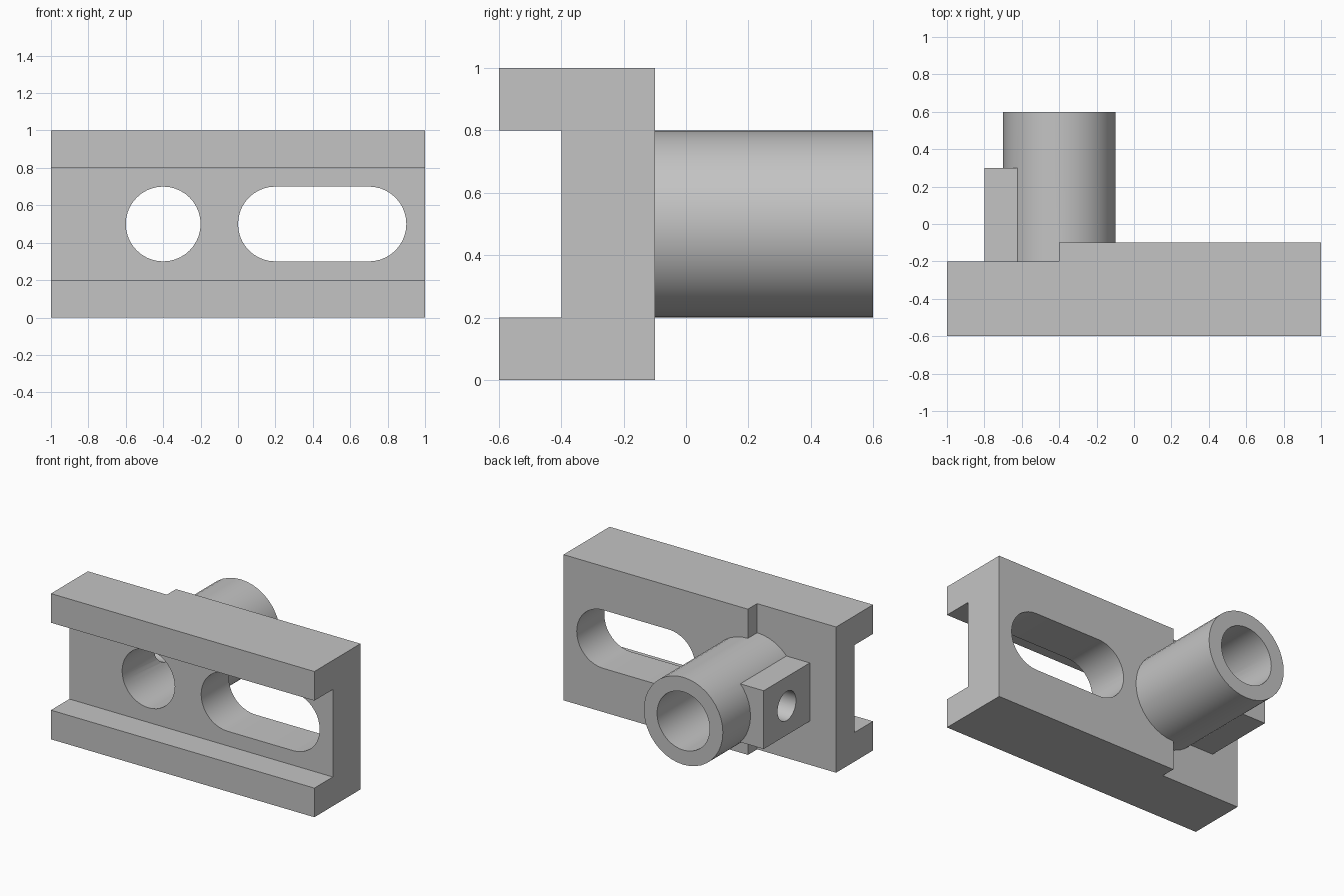
import bpy, bmesh
from math import pi, cos, sin, radians
from mathutils import Matrix, Vector

if "Cube" in bpy.data.objects:
    bpy.data.objects.remove(bpy.data.objects["Cube"])

grey = bpy.data.materials.new("machined_grey")
grey.use_nodes = True
COLOUR = (0.55, 0.55, 0.55, 1)
grey.diffuse_color = COLOUR
grey.node_tree.nodes["Principled BSDF"].inputs["Base Color"].default_value = COLOUR

SEGMENTS = 40
HUB_X, MID_Z = -0.4, 0.5


def prism(name, outline, depth):
    """Extrude a closed loop of 3D points along the depth vector."""
    bm = bmesh.new()
    face = bm.faces.new([bm.verts.new(p) for p in outline])
    moved = bmesh.ops.extrude_face_region(bm, geom=[face])["geom"]
    bmesh.ops.translate(bm, vec=depth, verts=[v for v in moved if isinstance(v, bmesh.types.BMVert)])
    bmesh.ops.recalc_face_normals(bm, faces=bm.faces)
    mesh = bpy.data.meshes.new(name)
    bm.to_mesh(mesh)
    bm.free()
    mesh.materials.append(grey)
    obj = bpy.data.objects.new(name, mesh)
    bpy.context.collection.objects.link(obj)
    return obj


def box(name, low, high):
    (x0, y0, z0), (x1, y1, z1) = low, high
    return prism(name, [(x0, y0, z0), (x1, y0, z0), (x1, y1, z0), (x0, y1, z0)], (0, 0, z1 - z0))


def slot(name, x0, x1, radius, y0, y1):
    """Round-ended bar along y; equal x0 and x1 give a plain cylinder."""
    points = []
    half = SEGMENTS // 2
    for cx, start in ((x1, -pi / 2), (x0, pi / 2)):
        count = half if x0 == x1 else half + 1
        for i in range(count):
            a = start + pi * i / half
            points.append((cx + radius * cos(a), y0, MID_Z + radius * sin(a)))
    return prism(name, points, (0, y1 - y0, 0))


def combine(body, tool, operation):
    mod = body.modifiers.new(tool.name, "BOOLEAN")
    mod.operation, mod.solver, mod.object = operation, "EXACT", tool
    bpy.context.view_layer.objects.active = body
    bpy.ops.object.modifier_apply(modifier=mod.name)
    bpy.data.objects.remove(tool)


# Channel-shaped plate, open to the front
channel = [(-0.6, 0), (-0.1, 0), (-0.1, 1), (-0.6, 1),
           (-0.6, 0.8), (-0.4, 0.8), (-0.4, 0.2), (-0.6, 0.2)]
body = prism("slotted_bracket", [(-1, y, z) for y, z in channel], (2, 0, 0))

# Thinner back on one end
combine(body, box("back_step", (-1.2, -0.2, -0.2), (HUB_X, 0.1, 1.2)), "DIFFERENCE")

# Tube and clamp block on the back
combine(body, slot("tube", HUB_X, HUB_X, 0.3, -0.3, 0.6), "UNION")
combine(body, box("clamp_block", (-0.8, -0.3, 0.3), (HUB_X, 0.3, 0.7)), "UNION")

# Bore, long slot and side screw hole
combine(body, slot("bore", HUB_X, HUB_X, 0.2, -0.8, 0.8), "DIFFERENCE")
combine(body, slot("long_slot", 0.2, 0.7, 0.2, -0.8, 0.2), "DIFFERENCE")
screw_hole = prism("screw_hole",
                   [(-0.9, 0.05 + 0.1 * cos(2 * pi * i / SEGMENTS),
                     MID_Z + 0.1 * sin(2 * pi * i / SEGMENTS)) for i in range(SEGMENTS)],
                   (0.5, 0, 0))
combine(body, screw_hole, "DIFFERENCE")

# Smooth round walls, crisp edges
bpy.ops.object.select_all(action="DESELECT")
body.select_set(True)
bpy.context.view_layer.objects.active = body
bpy.ops.object.shade_smooth_by_angle(angle=radians(30))
